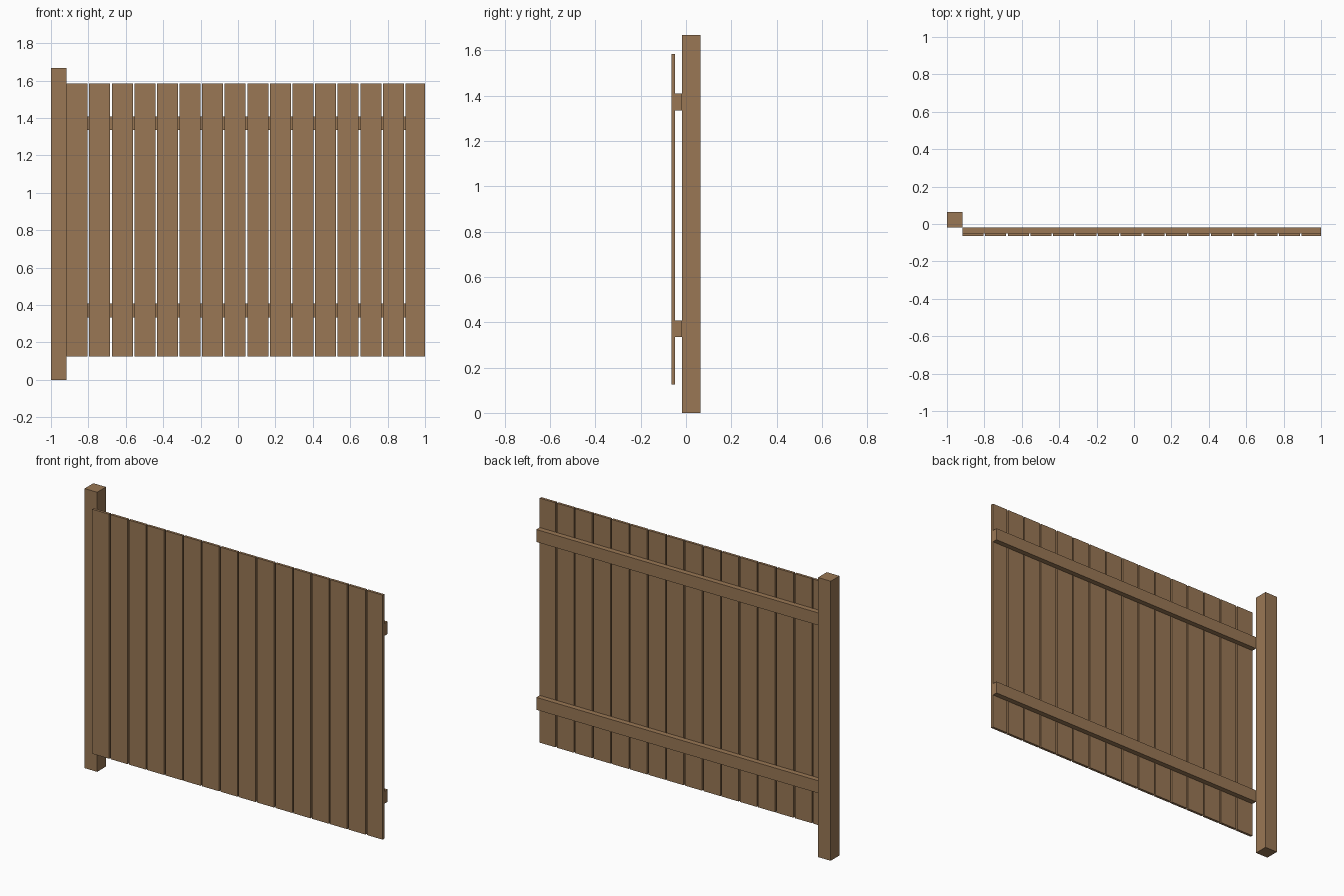
import bpy
import bmesh
from mathutils import Vector

cube = bpy.data.objects.get("Cube")
if cube:
    bpy.data.objects.remove(cube, do_unlink=True)

wood = bpy.data.materials.new("brown wood")
wood.use_nodes = True
wood.diffuse_color = (0.32, 0.185, 0.09, 1)
wood.node_tree.nodes["Principled BSDF"].inputs["Base Color"].default_value = wood.diffuse_color


def board(name, low, high):
    """Axis-aligned timber between two opposite corners."""
    low, high = Vector(low), Vector(high)
    bm = bmesh.new()
    bmesh.ops.create_cube(bm, size=1)
    bmesh.ops.scale(bm, vec=high - low, verts=bm.verts)
    bmesh.ops.translate(bm, vec=(low + high) / 2, verts=bm.verts)
    mesh = bpy.data.meshes.new(name)
    bm.to_mesh(mesh)
    bm.free()
    mesh.materials.append(wood)
    obj = bpy.data.objects.new(name, mesh)
    bpy.context.collection.objects.link(obj)
    return obj


# Depth layers, front to back
FRONT, RAIL_FRONT, POST_FRONT, BACK = -0.065, -0.0495, -0.018, 0.065
POST_SIDE = -0.9165

# Square post at the right end
board("post", (-1, POST_FRONT, 0), (POST_SIDE, BACK, 1.667))

# Two horizontal rails
for name, z in (("lower_rail", 0.334), ("upper_rail", 1.335)):
    board(name, (POST_SIDE, RAIL_FRONT, z), (1, POST_FRONT, z + 0.074))

# Vertical planks, the last one trimmed to the rail end
pitch, gap = 0.1208, 0.0085
for i in range(16):
    x = POST_SIDE + i * pitch
    board(f"plank_{i + 1}", (x, FRONT, 0.126), (min(x + pitch - gap, 1), RAIL_FRONT, 1.584))
